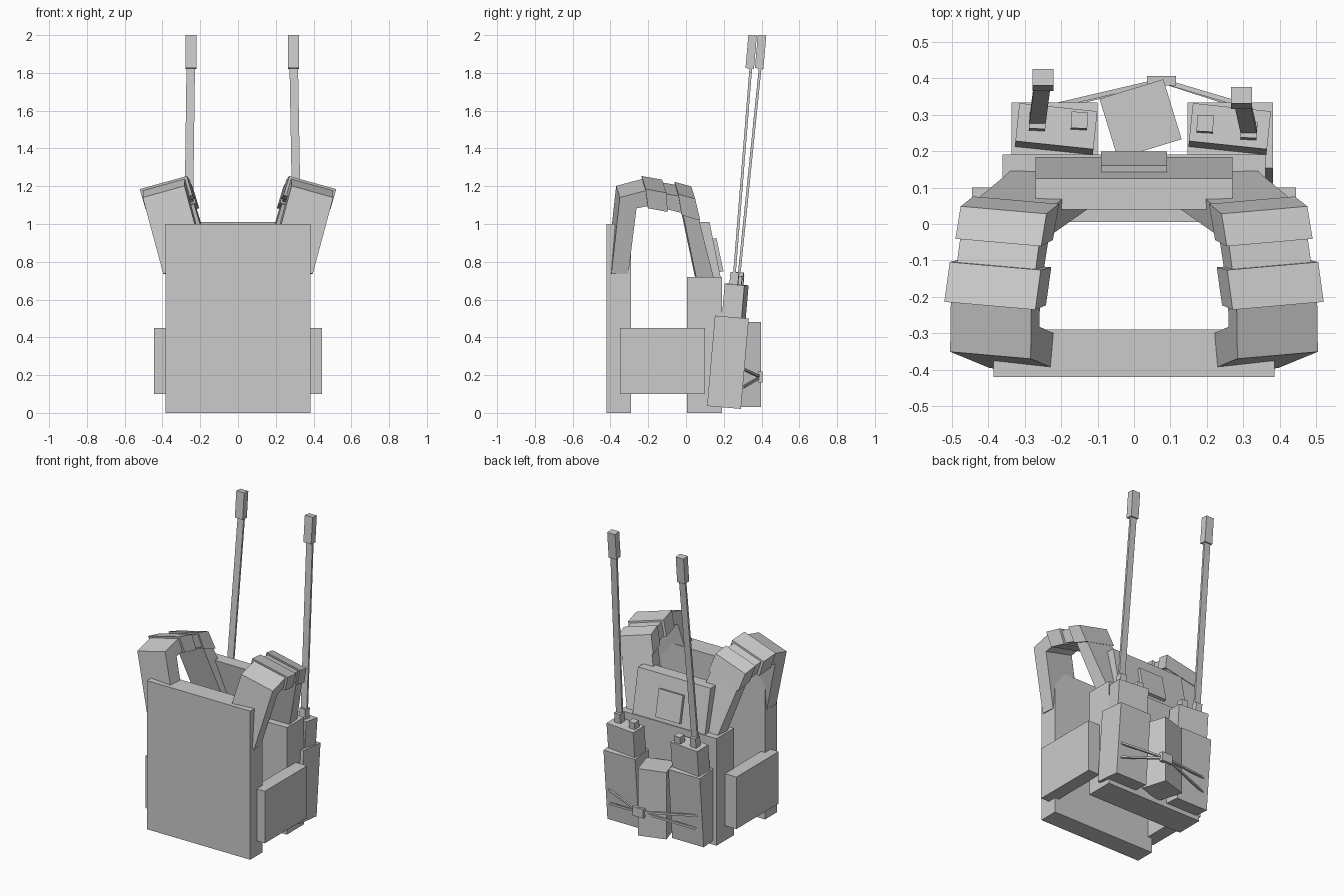
import bpy, bmesh
from math import radians
from mathutils import Vector, Matrix, Euler

if "Cube" in bpy.data.objects:
    bpy.data.objects.remove(bpy.data.objects["Cube"])


def make(name, verts, faces):
    me = bpy.data.meshes.new(name)
    me.from_pydata(verts, [], faces)
    bm = bmesh.new()
    bm.from_mesh(me)
    bmesh.ops.recalc_face_normals(bm, faces=bm.faces)
    bm.to_mesh(me)
    bm.free()
    ob = bpy.data.objects.new(name, me)
    bpy.context.collection.objects.link(ob)
    return ob


def prism(name, profile, x0, x1, mat=Matrix(), flip=1):
    """Extrude a (y, z) profile along x, then transform and optionally mirror in x."""
    n = len(profile)
    verts = [mat @ Vector((x, y, z)) for x in (x0, x1) for y, z in profile]
    verts = [(v.x * flip, v.y, v.z) for v in verts]
    faces = [tuple(range(n)), tuple(range(n, 2 * n))]
    faces += [(i, (i + 1) % n, n + (i + 1) % n, n + i) for i in range(n)]
    return make(name, verts, faces)


def box(name, size, loc, rot=(0, 0, 0)):
    sx, sy, sz = (s / 2 for s in size)
    mat = Matrix.Translation(loc) @ Euler([radians(a) for a in rot]).to_matrix().to_4x4()
    return prism(name, [(-sy, -sz), (sy, -sz), (sy, sz), (-sy, sz)], -sx, sx, mat)


def bar(name, a, b, wx, wy):
    """Thin rod of section wx * wy between two points."""
    a, b = Vector(a), Vector(b)
    d = (b - a).normalized()
    side = Vector((0, 1, 0)).cross(d) if abs(d.z) > 0.7 else Vector((0, 0, 1)).cross(d)
    side.normalize()
    up = d.cross(side)
    ring = [side * sx * wx / 2 + up * sy * wy / 2
            for sx, sy in ((-1, -1), (1, -1), (1, 1), (-1, 1))]
    verts = [p + r for p in (a, b) for r in ring]
    faces = [(0, 1, 2, 3), (4, 5, 6, 7)] + [(i, (i + 1) % 4, 4 + (i + 1) % 4, 4 + i) for i in range(4)]
    return make(name, verts, faces)


# Armour plates
box("front_plate", (0.77, 0.13, 1.0), (0, -0.355, 0.5))
box("back_plate", (0.72, 0.185, 0.72), (0, 0.0975, 0.36))
prism("upper_back_panel", [(0.04, 1.01), (0.125, 1.01), (0.187, 0.7), (0.09, 0.7)], -0.27, 0.27)
box("back_patch", (0.18, 0.03, 0.18), (0, 0.165, 0.835), (12, 0, 0))

# Shoulder straps: side profiles in a frame that leans outwards and toes in
strap = [
    ("strap_front_leg", 0.23, [(-0.395, 0.75), (-0.305, 0.75), (-0.27, 1.11), (-0.36, 1.17)]),
    ("strap_front_top", 0.23, [(-0.36, 1.17), (-0.27, 1.11), (-0.2, 1.125), (-0.215, 1.21)]),
    ("strap_wide_pad", 0.26, [(-0.225, 1.22), (-0.21, 1.115), (-0.105, 1.095), (-0.115, 1.2)]),
    ("strap_narrow_pad", 0.225, [(-0.12, 1.19), (-0.11, 1.105), (-0.03, 1.085), (-0.035, 1.175)]),
    ("strap_rear_pad", 0.245, [(-0.05, 1.19), (-0.03, 1.075), (0.07, 1.045), (0.04, 1.165)]),
    ("strap_back_leg", 0.22, [(0.05, 1.1), (-0.025, 1.09), (0.07, 0.67), (0.165, 0.67)]),
]
pivot = Vector((0.388, -0.2, 1.2))
lean = (Matrix.Translation(pivot) @ Matrix.Rotation(radians(5), 4, 'Z')
        @ Matrix.Rotation(radians(15.5), 4, 'Y') @ Matrix.Translation((0, 0.2, -1.2)))
for side, s in (("right", 1), ("left", -1)):
    for name, w, prof in strap:
        prism(f"{side}_{name}", prof, -w / 2, w / 2, lean, s)
    # Side pads
    box(f"{side}_side_pad", (0.09, 0.45, 0.35), (s * 0.4, -0.125, 0.275))

# Radio pouches, radios, knobs and antennas
radios = [  # side, pouch x, radio x, knob, antenna foot, antenna tip
    ("right", 0.264, 0.262, (0.195, 0.273), (0.315, 0.255), (0.295, 0.345)),
    ("left", -0.218, -0.214, (-0.15, 0.282), (-0.265, 0.28), (-0.25, 0.395)),
]
for side, px, rx, knob, foot, tip in radios:
    box(f"{side}_radio_pouch", (0.235, 0.18, 0.48), (px, 0.222, 0.268), (-5, 0, 0))
    box(f"{side}_radio", (0.215, 0.105, 0.26), (rx, 0.257, 0.55), (-5, 0, -6))
    box(f"{side}_radio_knob", (0.045, 0.045, 0.07), (*knob, 0.69), (-5, 0, -3))
    box(f"{side}_antenna_base", (0.045, 0.045, 0.09), (*foot, 0.7), (-5, 0, -3))
    bar(f"{side}_antenna_rod", (*foot, 0.72), (*tip, 1.85), 0.045, 0.014)
    box(f"{side}_antenna_tip", (0.058, 0.045, 0.176), (*tip, 1.911), (-5, 0, 0))

# Middle pouch turned slightly
box("middle_pouch", (0.183, 0.172, 0.45), (0.018, 0.288, 0.255), (0, 0, 17))

# Buckle with four cords crossing the pouches
box("cord_buckle", (0.08, 0.025, 0.06), (0.075, 0.393, 0.19))
for side, x, y in (("right", 0.36, 0.3), ("left", -0.3, 0.297)):
    for level, z in (("upper", 0.23), ("lower", 0.135)):
        bar(f"{side}_{level}_cord", (0.075, 0.393, 0.19), (x, y + (z - 0.135) * 0.09, z), 0.013, 0.013)
